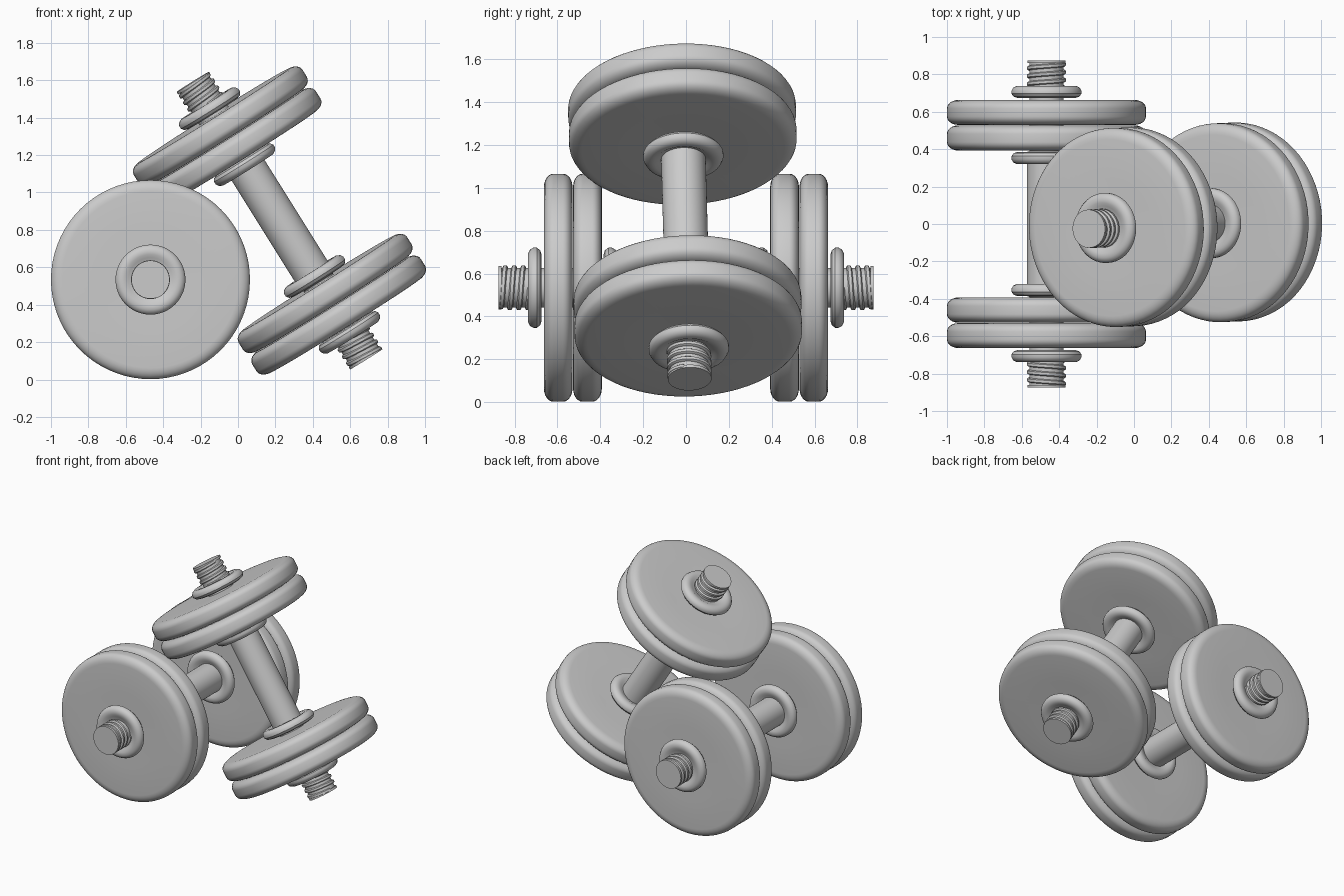
import bpy, bmesh, math
from mathutils import Matrix, Vector

if "Cube" in bpy.data.objects:
    bpy.data.objects.remove(bpy.data.objects["Cube"])

SEG = 72


def finish(name, bm, mat):
    bmesh.ops.remove_doubles(bm, verts=bm.verts, dist=1e-5)
    bmesh.ops.recalc_face_normals(bm, faces=bm.faces)
    me = bpy.data.meshes.new(name)
    bm.to_mesh(me)
    bm.free()
    ob = bpy.data.objects.new(name, me)
    bpy.context.collection.objects.link(ob)
    ob.matrix_world = mat
    bpy.ops.object.select_all(action='DESELECT')
    ob.select_set(True)
    bpy.context.view_layer.objects.active = ob
    bpy.ops.object.shade_smooth_by_angle(angle=math.radians(35))


def lathe(name, pts, mat, side=1, closed=False):
    """Revolve (radius, height) points about the local z axis."""
    bm = bmesh.new()
    vs = [bm.verts.new((r, 0, z * side)) for r, z in pts]
    pairs = list(zip(vs, vs[1:])) + ([(vs[-1], vs[0])] if closed else [])
    es = [bm.edges.new(p) for p in pairs]
    bmesh.ops.spin(bm, geom=vs + es, cent=(0, 0, 0), axis=(0, 0, 1),
                   angle=2 * math.pi, steps=SEG)
    finish(name, bm, mat)


def thread(name, mat, side, start=0.715, pitch=0.042, turns=3.2):
    """Helical ridge wound on the end of the bar."""
    bm = bmesh.new()
    prof = [(0.085, 0), (0.097, 0.001), (0.104, 0.006),
            (0.104, 0.020), (0.097, 0.025), (0.085, 0.026)]
    n = int(turns * 40)
    rings = []
    for i in range(n + 1):
        a = 2 * math.pi * i / 40
        h = start + pitch * i / 40
        rings.append([bm.verts.new((r * math.cos(a), r * math.sin(a),
                                    side * min(h + z, 0.873))) for r, z in prof])
    for a, b in zip(rings, rings[1:]):
        for k in range(len(prof)):
            j = (k + 1) % len(prof)
            bm.faces.new((a[k], a[j], b[j], b[k]))
    bm.faces.new(rings[0])
    bm.faces.new(rings[-1])
    finish(name, bm, mat)


def rounded_disc(hole, R, z0, z1, fr, fz, dish):
    """Closed ring profile with elliptical edge fillets and slightly dished faces."""
    pts = [(hole, z0 + dish), (R * 0.5, z0 + dish * 0.6)]
    for i in range(7):
        a = math.pi / 2 * i / 6
        pts.append((R - fr + fr * math.sin(a), z0 + fz - fz * math.cos(a)))
    for i in range(7):
        a = math.pi / 2 * i / 6
        pts.append((R - fr + fr * math.cos(a), z1 - fz + fz * math.sin(a)))
    return pts + [(R * 0.5, z1 - dish * 0.6), (hole, z1 - dish)]


def collar(z0, z1):
    w = z1 - z0
    return [(0.085, z0), (0.155, z0), (0.175, z0 + w * 0.1), (0.187, z0 + w * 0.35),
            (0.187, z0 + w * 0.6), (0.178, z0 + w * 0.85), (0.16, z1),
            (0.135, z1), (0.118, z1 - w * 0.15), (0.085, z1 - w * 0.3)]


def dumbbell(tag, mat):
    # Handle and the thinner bar ends
    lathe(tag + "_bar", [(0, -0.875), (0.092, -0.875), (0.092, -0.39), (0.104, -0.385),
                         (0.104, 0.385), (0.092, 0.39), (0.092, 0.875), (0, 0.875)], mat)
    for side, end in ((1, "a"), (-1, "b")):
        # Weight plates
        lathe(f"{tag}_inner_plate_{end}",
              rounded_disc(0.085, 0.532, 0.393, 0.527, 0.06, 0.045, 0.004), mat, side, True)
        lathe(f"{tag}_outer_plate_{end}",
              rounded_disc(0.085, 0.532, 0.530, 0.663, 0.06, 0.045, 0.004), mat, side, True)
        # Collars on both sides of the plates
        inner = [(r, 0.705 - z) for r, z in collar(0.320, 0.385)]
        inner = [(r, z) for r, z in inner]
        lathe(f"{tag}_inner_collar_{end}", inner, mat, side, True)
        lathe(f"{tag}_outer_collar_{end}", collar(0.674, 0.738), mat, side, True)
        # Screw thread and flat end cap
        thread(f"{tag}_thread_{end}", mat, side)
        lathe(f"{tag}_end_cap_{end}", [(0, 0.860), (0.102, 0.860), (0.102, 0.875),
                                       (0, 0.875)], mat, side)


# Dumbbell lying along y
dumbbell("lying_dumbbell", Matrix.Translation((-0.468, 0, 0.534))
         @ Matrix.Rotation(-math.pi / 2, 4, 'X'))

# Dumbbell leaning on the first one
axis = Vector((-0.92, -0.042, 1.471)).normalized()
dumbbell("leaning_dumbbell", Matrix.Translation((0.222, -0.004, 0.85))
         @ axis.to_track_quat('Z', 'Y').to_matrix().to_4x4())
